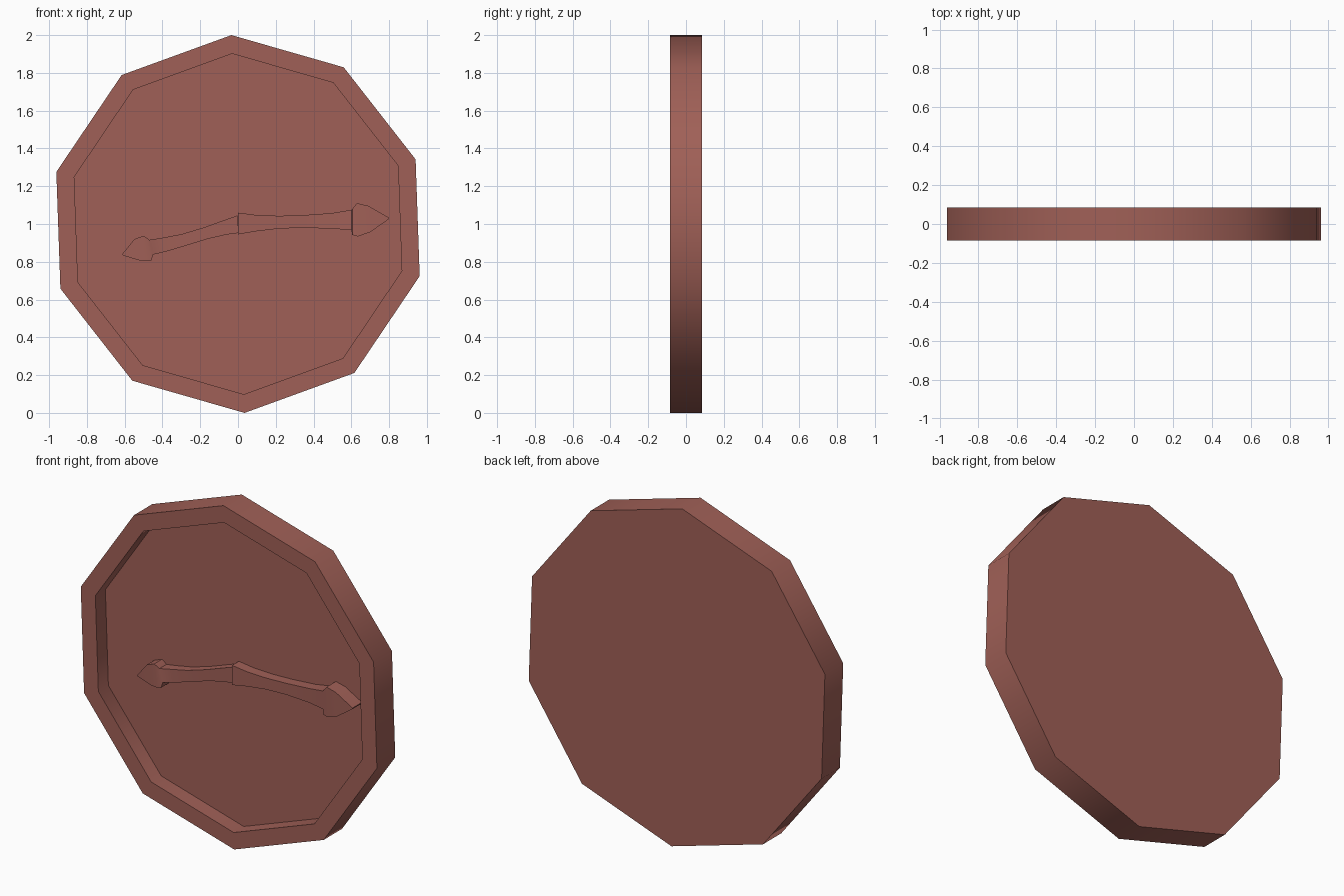
import bpy, bmesh, math

clay = bpy.data.materials.new("terracotta")
clay.diffuse_color = (0.352, 0.117, 0.095, 1)

FLOOR = 0.008  # y of the recessed dial


def finish(name, bm, angle=40):
    bmesh.ops.recalc_face_normals(bm, faces=bm.faces)
    me = bpy.data.meshes.new(name)
    bm.to_mesh(me)
    bm.free()
    me.materials.append(clay)
    ob = bpy.data.objects.new(name, me)
    bpy.context.collection.objects.link(ob)
    bpy.ops.object.select_all(action='DESELECT')
    ob.select_set(True)
    bpy.context.view_layer.objects.active = ob
    bpy.ops.object.shade_smooth_by_angle(angle=math.radians(angle))
    return ob


def loft(name, rings):
    # skin a list of vertex rings and cap both ends
    bm = bmesh.new()
    rs = [[bm.verts.new(p) for p in r] for r in rings]
    n = len(rs[0])
    for a, b in zip(rs, rs[1:]):
        for i in range(n):
            j = (i + 1) % n
            bm.faces.new((a[i], a[j], b[j], b[i]))
    bm.faces.new(rs[0])
    bm.faces.new(rs[-1])
    return finish(name, bm)


def decagon(r, y):
    angs = [math.radians(92 + 36 * i) for i in range(10)]
    return [(r * math.cos(a), y, 1 + r * math.sin(a)) for a in angs]


# Clock body: back, outer wall, front rim, inner wall, dial floor
loft("clock_body", [decagon(1.0006, 0.085), decagon(1.0006, -0.085),
                    decagon(0.902, -0.085), decagon(0.902, FLOOR)])


def hand(name, stations):
    # each station: x top, z top, x bottom, z bottom, front y
    loft(name, [[(xt, FLOOR, zt), (xt, y, zt), (xb, y, zb), (xb, FLOOR, zb)]
                for xt, zt, xb, zb, y in stations])


# Long hand, pointing right
hand("minute_hand", [
    (0.00, 1.060, 0.00, 0.945, -0.055),
    (0.10, 1.047, 0.10, 0.962, -0.053),
    (0.22, 1.043, 0.22, 0.976, -0.052),
    (0.35, 1.047, 0.35, 0.980, -0.052),
    (0.50, 1.058, 0.50, 0.975, -0.055),
    (0.60, 1.075, 0.60, 0.968, -0.068),
    (0.605, 1.080, 0.605, 0.942, -0.074),
    (0.63, 1.110, 0.635, 0.934, -0.078),
    (0.69, 1.096, 0.70, 0.957, -0.080),
    (0.80, 1.033, 0.80, 1.027, -0.080)])

# Short hand, pointing left
hand("hour_hand", [
    (-0.003, 1.045, 0.00, 0.952, -0.045),
    (-0.08, 1.018, -0.06, 0.944, -0.044),
    (-0.18, 0.982, -0.16, 0.921, -0.043),
    (-0.30, 0.946, -0.29, 0.881, -0.044),
    (-0.40, 0.927, -0.385, 0.853, -0.048),
    (-0.47, 0.916, -0.45, 0.838, -0.056),
    (-0.48, 0.925, -0.458, 0.808, -0.061),
    (-0.50, 0.938, -0.48, 0.803, -0.063),
    (-0.548, 0.920, -0.525, 0.808, -0.063),
    (-0.612, 0.842, -0.610, 0.834, -0.060)])
